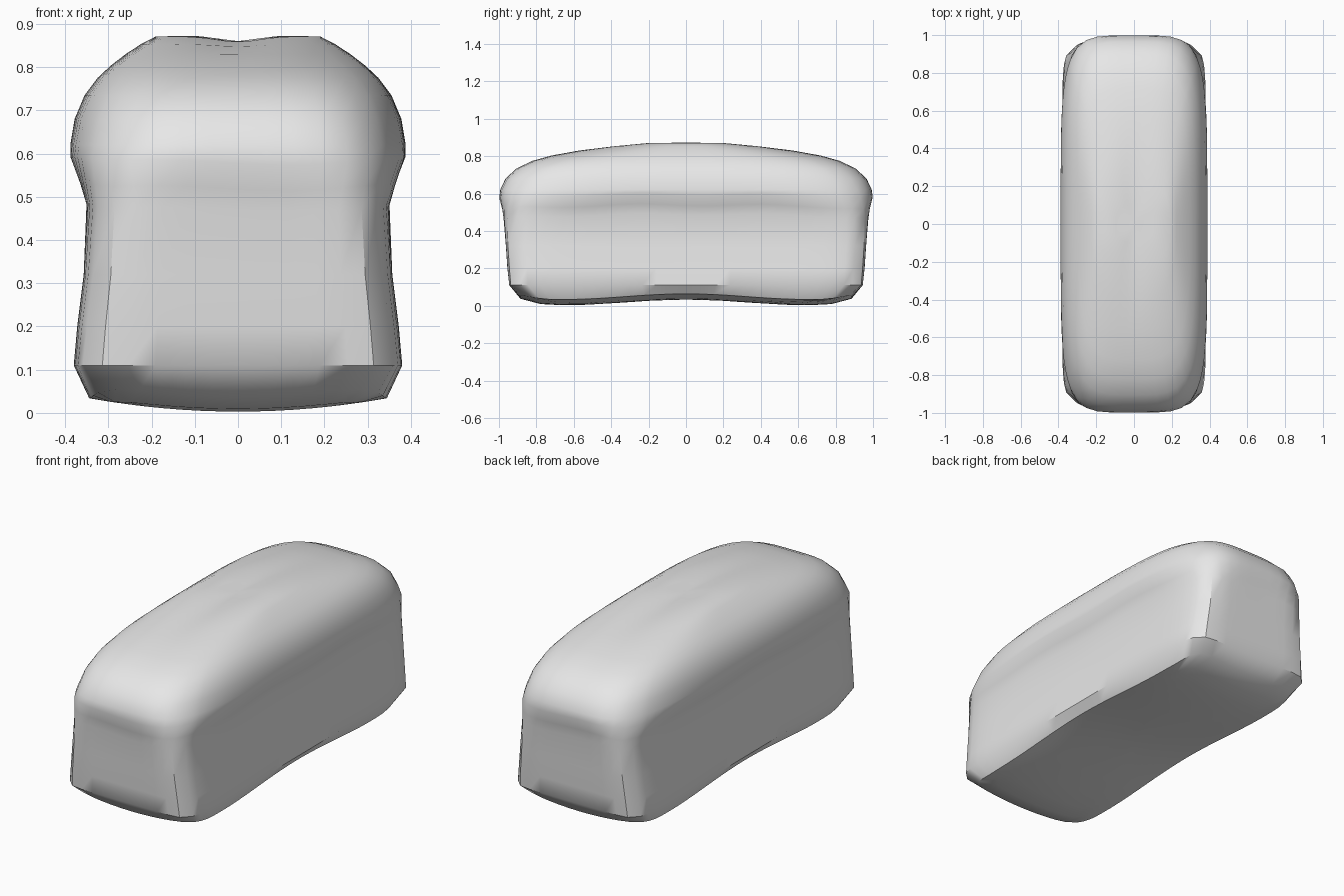
import bpy, bmesh, math

cube = bpy.data.objects.get("Cube")
if cube:
    bpy.data.objects.remove(cube, do_unlink=True)

# One plain grey crust
crust = bpy.data.materials.new("plain_grey")
crust.use_nodes = True
grey = (0.8, 0.8, 0.8, 1)
crust.diffuse_color = grey
crust.node_tree.nodes["Principled BSDF"].inputs["Base Color"].default_value = grey

SHORT, LONG = 12, 24   # segments on each end and each side


def unit_outline():
    """Points round a square, ready to be rounded into a loaf outline."""
    pts = [(-1 + 2 * i / SHORT, -1) for i in range(SHORT)]
    pts += [(1, -1 + 2 * i / LONG) for i in range(LONG)]
    return pts + [(-u, -v) for u, v in pts]


def rounded(u, v, power):
    k = (abs(u) ** power + abs(v) ** power) ** (1 / power)
    return u / k, v / k


def underside(x, y):
    """Sagging base: arched along the middle, lifted at the rim."""
    s = abs(y)
    arch = 0.015 * (1 + math.cos(math.pi * min(s, 0.65) / 0.65))
    lift = 0.04 * (max(0, s - 0.7) / 0.2) ** 2
    return 0.003 + arch + lift + 0.03 * (x / 0.34) ** 2


def crown(x, y, z):
    """Shallow dip along the top of the crown."""
    return z - 0.012 * math.exp(-(x / 0.07) ** 2) * max(0, (z - 0.84) / 0.03)


# Half width, half length, height, corner squareness
walls = [
    (0.38, 0.945, 0.11, 12), (0.372, 0.955, 0.2, 11), (0.357, 0.963, 0.32, 11),
    (0.35, 0.975, 0.47, 9), (0.365, 0.982, 0.52, 7), (0.388, 0.998, 0.58, 5),
]
dome = [
    (0.388, 0.993, 0.62, 4.5), (0.378, 0.965, 0.68, 4.2), (0.355, 0.905, 0.735, 4),
    (0.325, 0.82, 0.775, 3.8), (0.295, 0.72, 0.803, 3.5), (0.26, 0.57, 0.83, 3.2),
    (0.225, 0.4, 0.853, 3), (0.19, 0.22, 0.871, 2.8), (0.1, 0.1, 0.874, 2.5),
]

bm = bmesh.new()
outline = unit_outline()
rings = []

# Base rings, from the middle out to the rim
for scale in (0.2, 0.4, 0.6, 0.75, 0.88, 1):
    ring = []
    for u, v in outline:
        p, q = rounded(u, v, 11)
        x, y = 0.345 * scale * p, 0.885 * scale * q
        ring.append(bm.verts.new((x, y, underside(x, y))))
    rings.append(ring)

# Tin-shaped walls and the overhanging crease
for a, b, z, power in walls:
    ring = []
    for u, v in outline:
        p, q = rounded(u, v, power)
        wave = 0.0
        if 0.45 < z < 0.6:
            wave = 0.02 * p * p * (1 - q * q) + 0.006 * math.sin(9 * q + 4 * p)
        ring.append(bm.verts.new((a * p, b * q, z + wave)))
    rings.append(ring)

# Risen dome
for a, b, z, power in dome:
    ring = []
    for u, v in outline:
        p, q = rounded(u, v, power)
        x, y = a * p, b * q
        ring.append(bm.verts.new((x, y, crown(x, y, z))))
    rings.append(ring)

# Skin the rings and close both ends
n = len(outline)
for low, high in zip(rings, rings[1:]):
    for i in range(n):
        j = (i + 1) % n
        bm.faces.new((low[i], low[j], high[j], high[i]))
for ring, z in ((rings[0], underside(0, 0)), (rings[-1], 0.86)):
    tip = bm.verts.new((0, 0, z))
    for i in range(n):
        bm.faces.new((ring[i], ring[(i + 1) % n], tip))
bmesh.ops.recalc_face_normals(bm, faces=bm.faces)

mesh = bpy.data.meshes.new("bread_loaf")
bm.to_mesh(mesh)
bm.free()
mesh.materials.append(crust)
loaf = bpy.data.objects.new("bread_loaf", mesh)
bpy.context.collection.objects.link(loaf)

# Smooth crust with a sharp rim at the base
bpy.ops.object.select_all(action="DESELECT")
loaf.select_set(True)
bpy.context.view_layer.objects.active = loaf
bpy.ops.object.shade_smooth_by_angle(angle=math.radians(38))
